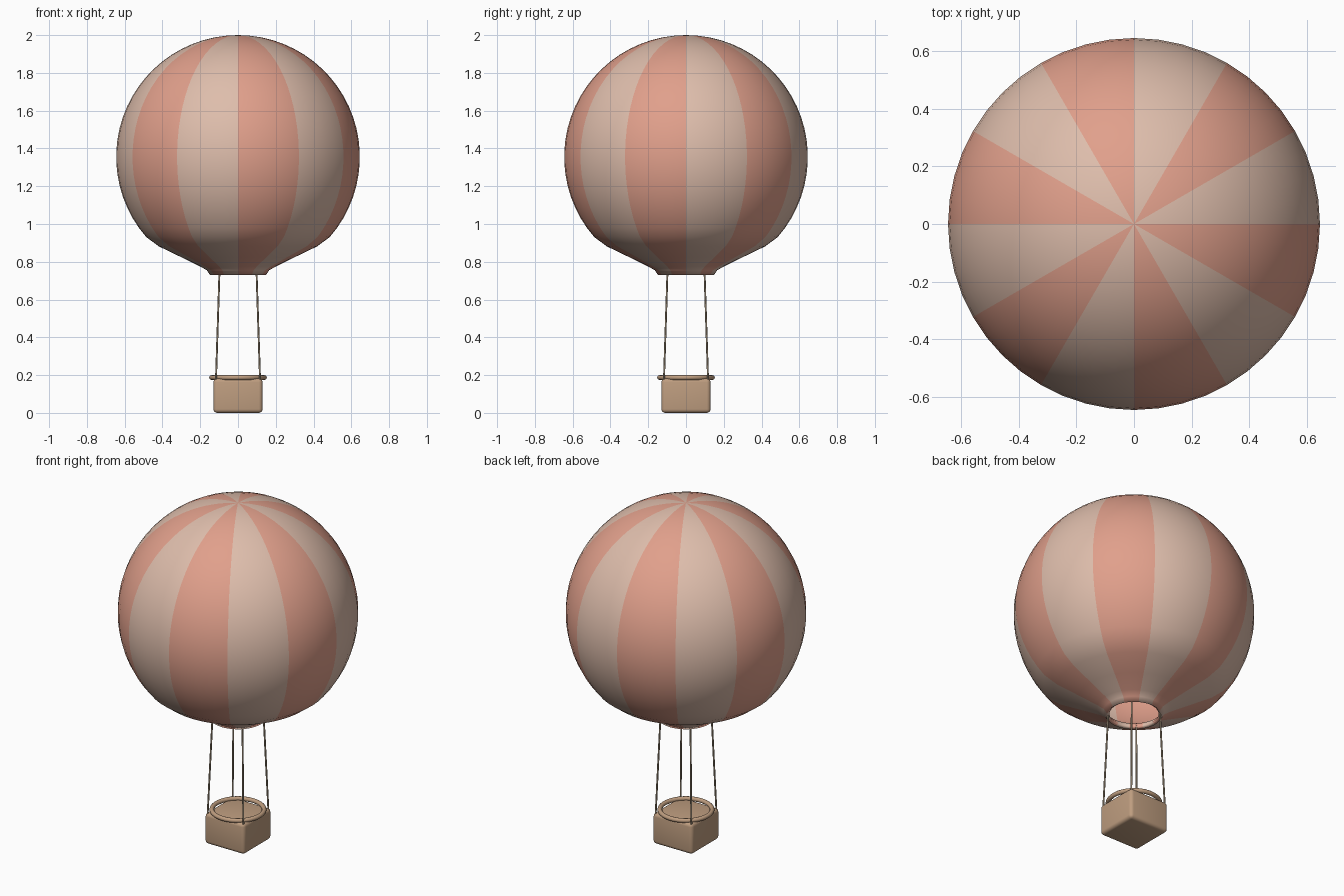
import bpy, bmesh, math
from mathutils import Vector

cube = bpy.data.objects.get("Cube")
if cube:
    bpy.data.objects.remove(cube, do_unlink=True)


def material(name, rgb):
    m = bpy.data.materials.new(name)
    m.use_nodes = True
    m.diffuse_color = (*rgb, 1)
    bsdf = next(n for n in m.node_tree.nodes if n.type == 'BSDF_PRINCIPLED')
    bsdf.inputs["Base Color"].default_value = (*rgb, 1)
    bsdf.inputs["Roughness"].default_value = 0.8
    return m


cream = material("cream cloth", (0.73, 0.51, 0.41))
coral = material("coral cloth", (0.75, 0.35, 0.26))
wicker = material("wicker", (0.52, 0.34, 0.215))
hemp = material("hemp rope", (0.38, 0.30, 0.21))


def smooth(ob, angle=40):
    bpy.ops.object.select_all(action='DESELECT')
    ob.select_set(True)
    bpy.context.view_layer.objects.active = ob
    bpy.ops.object.shade_smooth_by_angle(angle=math.radians(angle))


def mesh_object(name, bm, *mats):
    me = bpy.data.meshes.new(name)
    bm.to_mesh(me)
    bm.free()
    for m in mats:
        me.materials.append(m)
    ob = bpy.data.objects.new(name, me)
    bpy.context.collection.objects.link(ob)
    return ob


# Envelope: a sphere running into a flared neck, turned around z
RADIUS, CENTRE, GORES = 0.645, 1.355, 12
END = math.radians(131)
profile = [(RADIUS * math.sin(END * i / 24), CENTRE + RADIUS * math.cos(END * i / 24))
           for i in range(25)]
profile += [(0.42, 0.882), (0.30, 0.824), (0.20, 0.775), (0.165, 0.755), (0.148, 0.73)]
bm = bmesh.new()
verts = [bm.verts.new((r, 0, z)) for r, z in profile]
edges = [bm.edges.new(pair) for pair in zip(verts, verts[1:])]
bmesh.ops.spin(bm, geom=verts + edges, cent=(0, 0, 0), axis=(0, 0, 1),
               angle=math.tau, steps=48, use_duplicate=False)
bmesh.ops.remove_doubles(bm, verts=bm.verts[:], dist=0.0005)
bmesh.ops.recalc_face_normals(bm, faces=bm.faces[:])
if sum(f.normal.dot(f.calc_center_median() - Vector((0, 0, CENTRE))) for f in bm.faces) < 0:
    bmesh.ops.reverse_faces(bm, faces=bm.faces[:])
# Alternate gores by direction
for f in bm.faces:
    c = f.calc_center_median()
    f.material_index = int((math.atan2(c.y, c.x) % math.tau) / math.tau * GORES) % 2
envelope = mesh_object("envelope", bm, cream, coral)
smooth(envelope)
shell = envelope.modifiers.new("cloth thickness", 'SOLIDIFY')
shell.thickness = 0.02
shell.offset = -1

# Basket: rounded box
bm = bmesh.new()
bmesh.ops.create_cube(bm, size=1)
bmesh.ops.scale(bm, vec=(0.26, 0.26, 0.182), verts=bm.verts[:])
bmesh.ops.translate(bm, vec=(0, 0, 0.091), verts=bm.verts[:])
bmesh.ops.bevel(bm, geom=bm.edges[:], offset=0.02, segments=4, profile=0.5, affect='EDGES')
basket = mesh_object("basket", bm, wicker)
smooth(basket)

# Round rim on the basket
bpy.ops.mesh.primitive_torus_add(major_radius=0.14, minor_radius=0.0125,
                                 major_segments=48, minor_segments=12,
                                 location=(0, 0, 0.187))
rim = bpy.context.object
rim.name = "basket_rim"
rim.data.materials.append(wicker)
smooth(rim, 60)

# Four ropes from basket corners to the mouth
for sx, side in ((1, "left"), (-1, "right")):
    for sy, end in ((-1, "front"), (1, "back")):
        low = Vector((sx * 0.117, sy * 0.117, 0.165))
        high = Vector((sx * 0.098, sy * 0.098, 0.75))
        bpy.ops.mesh.primitive_cylinder_add(vertices=10, radius=0.005,
                                            depth=(high - low).length,
                                            location=(low + high) / 2)
        rope = bpy.context.object
        rope.name = f"rope_{end}_{side}"
        rope.rotation_euler = (high - low).to_track_quat('Z', 'Y').to_euler()
        rope.data.materials.append(hemp)
        smooth(rope)
